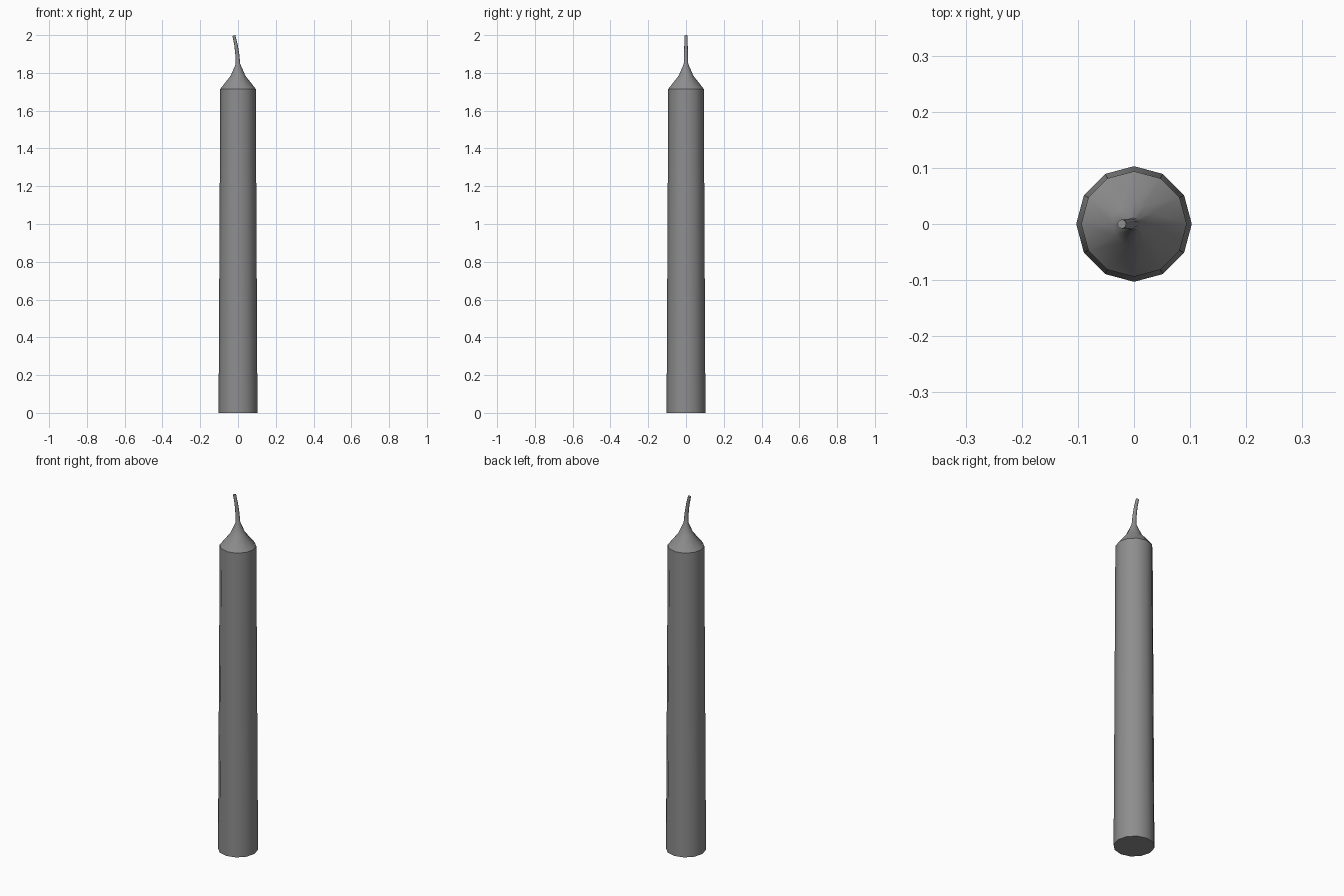
import bpy
import bmesh
from math import cos, sin, tau, radians

SIDES = 12

cube = bpy.data.objects.get("Cube")
if cube:
    bpy.data.objects.remove(cube, do_unlink=True)

# Single grey for the whole candle
grey = bpy.data.materials.new("candle grey")
grey.use_nodes = True
colour = (0.27, 0.27, 0.27, 1)
grey.diffuse_color = colour
grey.node_tree.nodes["Principled BSDF"].inputs["Base Color"].default_value = colour


def loft(name, sections, cap_start, cap_end):
    """Join rings given as (x centre, z, radius, tilt) into one skin."""
    bm = bmesh.new()
    rings = []
    for cx, z, r, tilt in sections:
        ring = []
        for i in range(SIDES):
            a = tau * i / SIDES
            ring.append(bm.verts.new((cx + r * cos(a) * cos(tilt), r * sin(a),
                                      z + r * cos(a) * sin(tilt))))
        rings.append(ring)
    for low, high in zip(rings, rings[1:]):
        for i in range(SIDES):
            j = (i + 1) % SIDES
            bm.faces.new((low[i], low[j], high[j], high[i]))
    if cap_start:
        bm.faces.new(rings[0][::-1])
    if cap_end:
        bm.faces.new(rings[-1])
    mesh = bpy.data.meshes.new(name)
    bm.to_mesh(mesh)
    bm.free()
    mesh.materials.append(grey)
    obj = bpy.data.objects.new(name, mesh)
    bpy.context.collection.objects.link(obj)
    bpy.ops.object.select_all(action="DESELECT")
    obj.select_set(True)
    bpy.context.view_layer.objects.active = obj
    bpy.ops.object.shade_smooth_by_angle(angle=radians(35))


# Tapered wax body, sloping shoulder and curved wick in one skin
loft("candle", [
    (0, 0, 0.103, 0),
    (0, 1.715, 0.094, 0),
    (0, 1.785, 0.039, 0),
    (0, 1.847, 0.012, 0),
    (-0.004, 1.9, 0.0105, 0.1),
    (-0.011, 1.95, 0.009, 0.18),
    (-0.022, 1.998, 0.008, 0.25),
], True, True)
